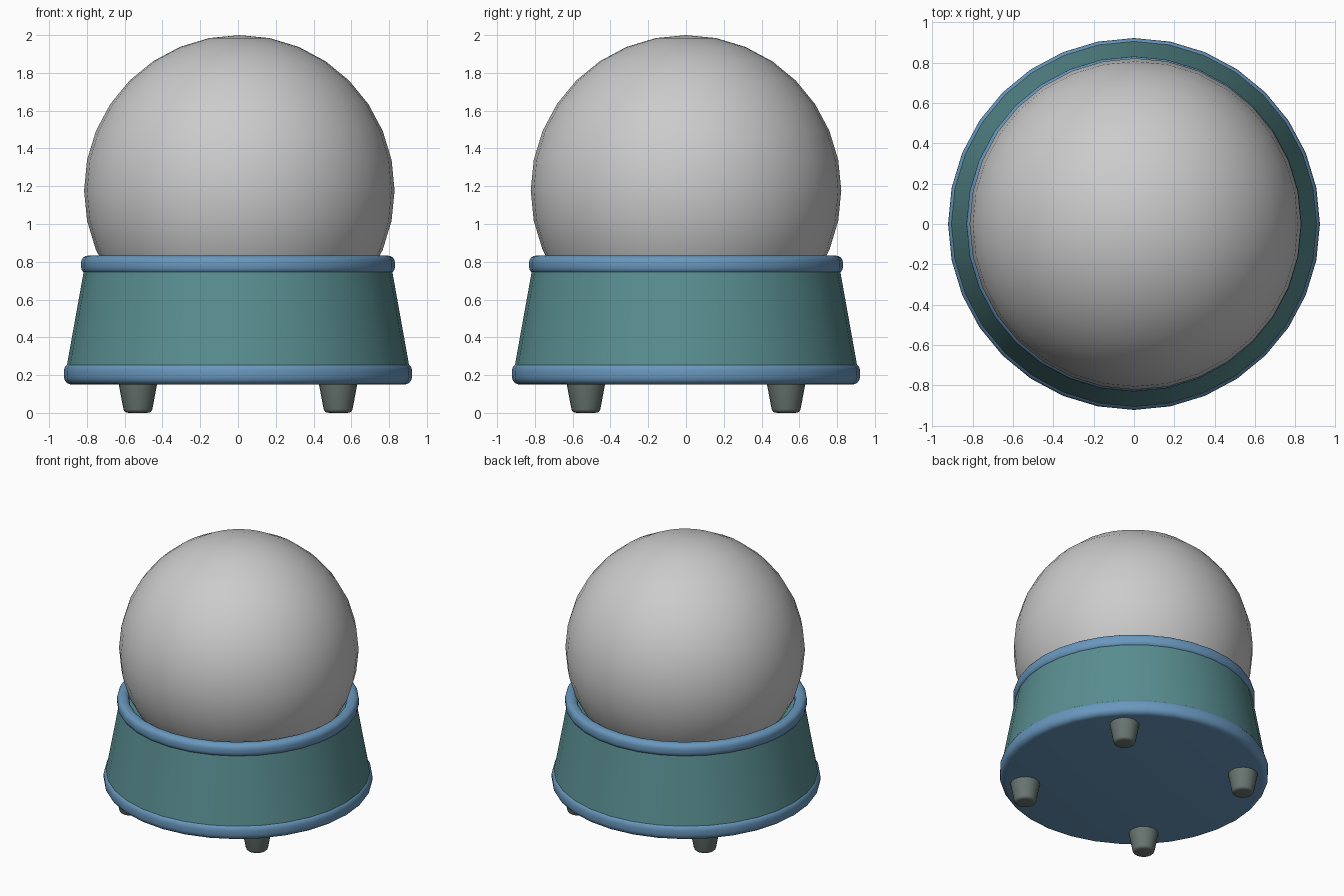
import bpy, math

if "Cube" in bpy.data.objects:
    bpy.data.objects.remove(bpy.data.objects["Cube"])

SEG = 32


def material(name, rgb):
    m = bpy.data.materials.new(name)
    m.diffuse_color = (*rgb, 1)
    m.use_nodes = True
    m.node_tree.nodes["Principled BSDF"].inputs["Base Color"].default_value = m.diffuse_color
    return m


def finish(obj, mat=None, angle=35):
    if mat:
        obj.data.materials.append(mat)
    bpy.ops.object.select_all(action='DESELECT')
    obj.select_set(True)
    bpy.context.view_layer.objects.active = obj
    bpy.ops.object.shade_smooth_by_angle(angle=math.radians(angle))


def lathe(name, profile, mat, loc=(0, 0, 0), seg=SEG, closed=False, angle=35):
    """Spin an (r, z) profile, listed bottom to top on the outside, about z."""
    n = len(profile)
    verts = [(r * math.cos(2 * math.pi * s / seg), r * math.sin(2 * math.pi * s / seg), z)
             for s in range(seg) for r, z in profile]
    faces = []
    for s in range(seg):
        a, b = s * n, (s + 1) % seg * n
        for i in range(n if closed else n - 1):
            j = (i + 1) % n
            faces.append((a + i, b + i, b + j, a + j))
    if not closed:
        faces.append([s * n for s in reversed(range(seg))])
        faces.append([s * n + n - 1 for s in range(seg)])
    mesh = bpy.data.meshes.new(name)
    mesh.from_pydata(verts, [], faces)
    obj = bpy.data.objects.new(name, mesh)
    bpy.context.collection.objects.link(obj)
    obj.location = loc
    finish(obj, mat, angle)
    return obj


def arc(r, z, rad, a0, a1, steps=4):
    """Points of a rounded profile corner."""
    return [(r + rad * math.cos(math.radians(a0 + (a1 - a0) * i / steps)),
             z + rad * math.sin(math.radians(a0 + (a1 - a0) * i / steps)))
            for i in range(steps + 1)]


teal = material("teal", (0.10, 0.27, 0.28))
blue = material("blue", (0.14, 0.31, 0.51))
dark = material("dark_grey", (0.14, 0.18, 0.165))

# Glass ball
bpy.ops.mesh.primitive_uv_sphere_add(segments=32, ring_count=16, radius=0.822,
                                     location=(0.007, 0, 1.178))
globe = bpy.context.object
globe.name = "globe"
finish(globe)

# Tapered body
lathe("base_body", [(0.908, 0.24), (0.813, 0.77)], teal)

# Rounded bottom plate
lathe("bottom_plate", arc(0.88, 0.192, 0.042, -90, 0) + arc(0.88, 0.222, 0.042, 0, 90), blue)

# Rounded collar around the ball
lathe("top_collar",
      arc(0.795, 0.772, 0.036, -90, 0) + arc(0.795, 0.796, 0.036, 0, 90)
      + arc(0.784, 0.796, 0.036, 90, 180) + arc(0.784, 0.772, 0.036, 180, 270),
      blue, closed=True)

# Four tapered feet
foot = [(0.045, 0.0)] + arc(0.054, 0.024, 0.023, -75, -8, 3) + [(0.105, 0.17)]
for side, x in (("left", -0.53), ("right", 0.53)):
    for end, y in (("front", -0.53), ("back", 0.53)):
        lathe(f"{end}_{side}_foot", foot, dark, (x, y, 0), 20, angle=50)
